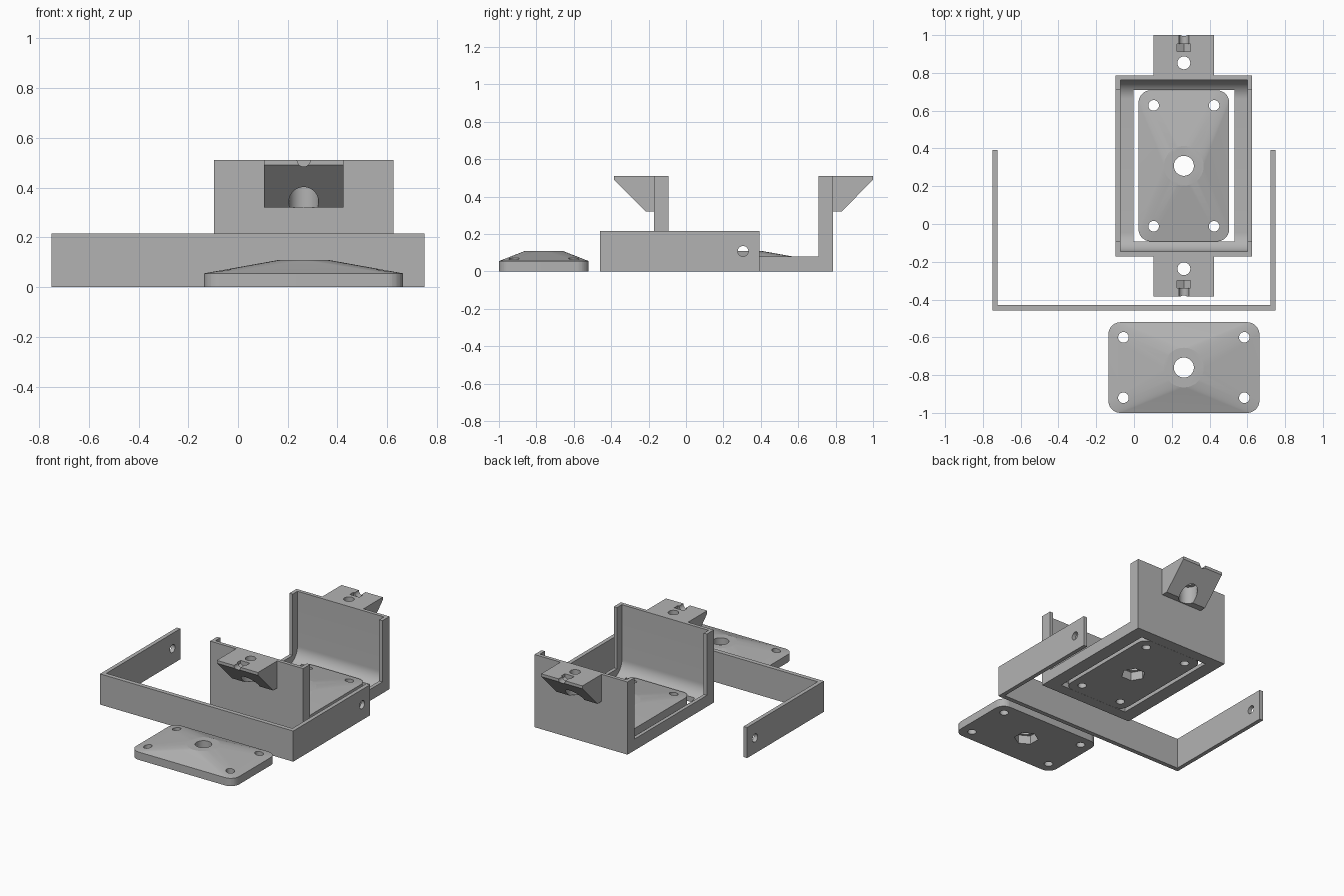
import bpy, bmesh
from math import pi, sin, cos, radians
from mathutils import Matrix, Vector

if "Cube" in bpy.data.objects:
    bpy.data.objects.remove(bpy.data.objects["Cube"])

grey = bpy.data.materials.new("plain grey")
grey.use_nodes = True
grey.diffuse_color = (0.45, 0.45, 0.45, 1)
grey.node_tree.nodes["Principled BSDF"].inputs["Base Color"].default_value = grey.diffuse_color

CX, CY = 0.264, 0.308      # centre of the cradle
HALF_X, HALF_Y = 0.361, 0.479
TOP, THIN, FLANGE = 0.51, 0.025, 0.078


def to_object(bm, name):
    bmesh.ops.recalc_face_normals(bm, faces=bm.faces)
    mesh = bpy.data.meshes.new(name)
    bm.to_mesh(mesh)
    bm.free()
    mesh.materials.append(grey)
    obj = bpy.data.objects.new(name, mesh)
    bpy.context.collection.objects.link(obj)
    return obj


def prism(name, points, x0, x1):
    """Extrude a y-z profile along x."""
    bm = bmesh.new()
    face = bm.faces.new([bm.verts.new((x0, y, z)) for y, z in points])
    out = bmesh.ops.extrude_face_region(bm, geom=[face])["geom"]
    moved = [v for v in out if isinstance(v, bmesh.types.BMVert)]
    bmesh.ops.translate(bm, verts=moved, vec=(x1 - x0, 0, 0))
    return to_object(bm, name)


def box(name, x0, x1, y0, y1, z0, z1):
    return prism(name, [(y0, z0), (y1, z0), (y1, z1), (y0, z1)], x0, x1)


def rod(radius, start, end, sides=48):
    """Cylinder between two points, used as a cutter."""
    a, b = Vector(start), Vector(end)
    turn = (b - a).to_track_quat('Z', 'Y').to_matrix().to_4x4()
    bm = bmesh.new()
    bmesh.ops.create_cone(bm, cap_ends=True, segments=sides, radius1=radius, radius2=radius,
                          depth=(b - a).length, matrix=Matrix.Translation((a + b) / 2) @ turn)
    return to_object(bm, "cutter")


def cut(obj, *cutters):
    bpy.context.view_layer.objects.active = obj
    for cutter in cutters:
        mod = obj.modifiers.new("cut", 'BOOLEAN')
        mod.operation, mod.solver, mod.object = 'DIFFERENCE', 'EXACT', cutter
        bpy.ops.object.modifier_apply(modifier=mod.name)
        bpy.data.objects.remove(cutter)


def arc(cx, cy, r, a0, a1, steps=10):
    angles = [radians(a0 + (a1 - a0) * i / steps) for i in range(steps + 1)]
    return [(cx + r * cos(a), cy + r * sin(a)) for a in angles]


def clamp_plate(name, cx, cy, turned):
    """Rounded plate rising to a round boss, with a nut pocket and screw holes."""
    hx, hy, r = 0.4, 0.24, 0.065
    outline = []
    for i, (sx, sy) in enumerate([(1, 1), (-1, 1), (-1, -1), (1, -1)]):
        outline += arc(sx * (hx - r), sy * (hy - r), r, 90 * i, 90 * i + 90)
    bm = bmesh.new()
    for z, ring in ((0, outline), (0.055, outline), (0.108, arc(0, 0, 0.105, 0, 352.5, 47))):
        for x, y in ring:
            bm.verts.new((x, y, z))
    bmesh.ops.convex_hull(bm, input=bm.verts)
    bmesh.ops.dissolve_limit(bm, angle_limit=radians(0.2), verts=bm.verts, edges=bm.edges)
    plate = to_object(bm, name)
    holes = [rod(0.028, (sx * 0.32, sy * 0.16, -0.1), (sx * 0.32, sy * 0.16, 0.2))
             for sx in (-1, 1) for sy in (-1, 1)]
    cut(plate, rod(0.053, (0, 0, -0.1), (0, 0, 0.2)),
        rod(0.078, (0, 0, -0.1), (0, 0, 0.06), 6), *holes)
    spin = Matrix.Rotation(pi / 2 if turned else 0, 4, 'Z')
    plate.data.transform(Matrix.Translation((cx, cy, 0)) @ spin)
    return plate


def hook(name, side):
    """Wedge lug on an end wall, with a stepped bolt hole and a nut slot."""
    wall = HALF_Y - 0.001
    reach = HALF_Y + 0.213

    def at(d, x=0, z=0):
        return (CX + x, CY + side * (HALF_Y + d), z)

    points = [(wall, 0.32), (HALF_Y + 0.045, 0.32), (reach, 0.49), (reach, TOP), (wall, TOP)]
    lug = prism(name, [(CY + side * y, z) for y, z in points], CX - 0.16, CX + 0.16)
    cut(lug, rod(0.034, at(0.066, z=0.2), at(0.066, z=0.7)),
        rod(0.06, at(0.066, z=0.2), at(0.066, z=0.44)),
        rod(0.026, at(0.14, z=TOP), at(0.3, z=TOP)),
        rod(0.042, at(0.127, z=TOP), at(0.167, z=TOP), 6))
    return lug


# Cradle: end walls with flanges, low side rails, filleted inside, open floor
inner = HALF_Y - FLANGE
side_profile = [(-HALF_Y, 0), (HALF_Y, 0), (HALF_Y, TOP), (inner, TOP), (inner, 0.08),
                (-inner, 0.08), (-inner, TOP), (-HALF_Y, TOP)]
cradle = prism("cradle", [(CY + y, z) for y, z in side_profile], CX - HALF_X, CX + HALF_X)
fillet, end = 0.1, HALF_Y - THIN
cavity = (arc(CY - end + fillet, THIN + fillet, fillet, 180, 270, 14)
          + arc(CY + end - fillet, THIN + fillet, fillet, 270, 360, 14)
          + [(CY + end, 0.7), (CY - end, 0.7)])
cut(cradle, prism("cutter", cavity, CX - HALF_X + THIN, CX + HALF_X - THIN),
    box("cutter", CX - 0.267, CX + 0.267, CY - 0.401, CY + 0.401, -0.1, 0.3))

# Lugs on both ends
parts = [cradle, hook("front_lug", -1), hook("back_lug", 1)]

# Two clamp plates, one lying in the cradle
parts += [clamp_plate("cradle_plate", CX, CY, True), clamp_plate("loose_plate", CX, -0.76, False)]

# U-shaped strap with pivot holes in its arms
strap = box("strap", -0.75, 0.75, -0.459, 0.393, 0, 0.215)
cut(strap, box("cutter", -0.722, 0.722, -0.428, 0.6, -0.1, 0.4),
    rod(0.028, (-1, 0.305, 0.108), (1, 0.305, 0.108)))
parts.append(strap)

# Smooth the curved surfaces only
bpy.ops.object.select_all(action='DESELECT')
for part in parts:
    part.select_set(True)
bpy.context.view_layer.objects.active = cradle
bpy.ops.object.shade_smooth_by_angle(angle=radians(9))
